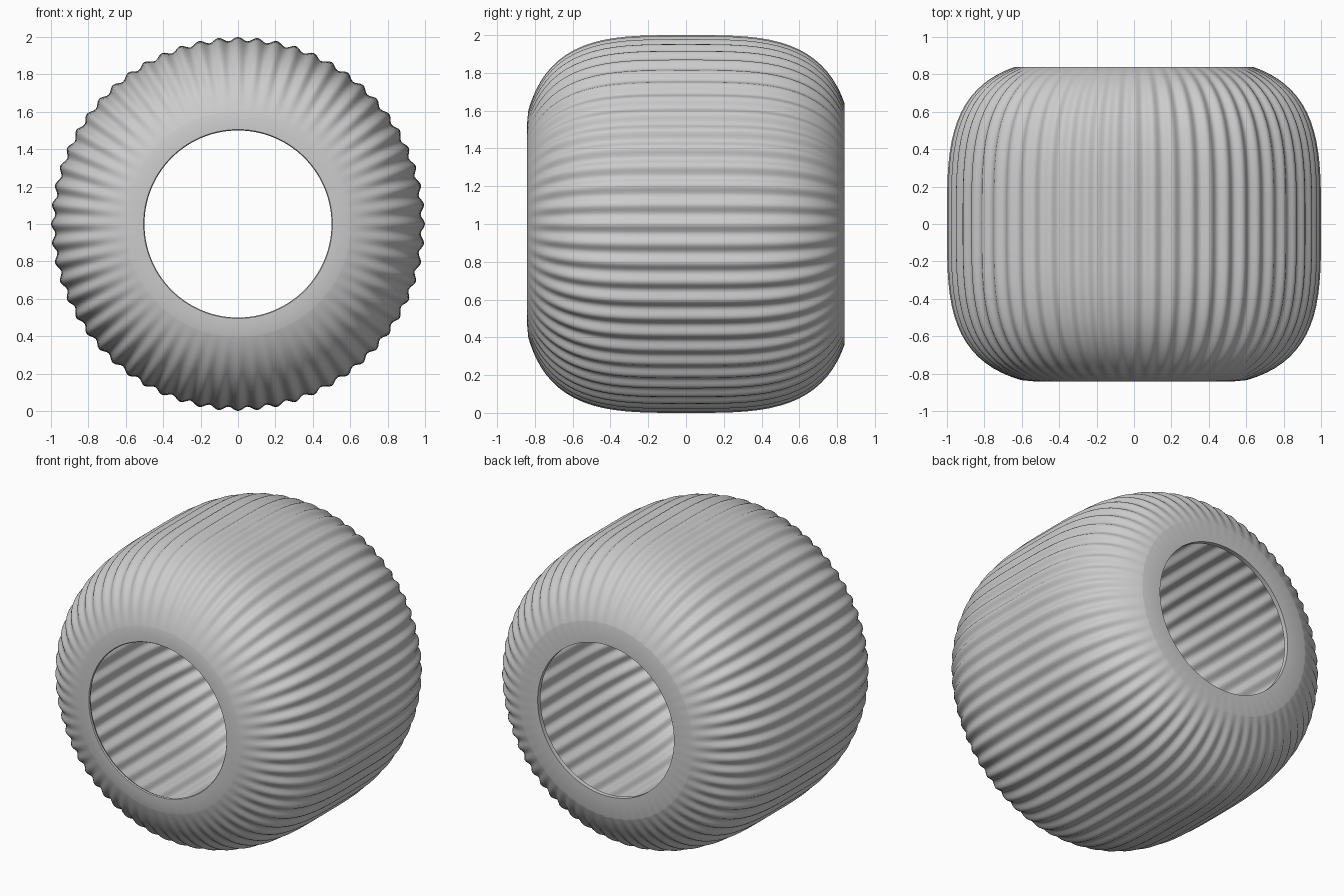
import bpy, bmesh, math

if "Cube" in bpy.data.objects:
    bpy.data.objects.remove(bpy.data.objects["Cube"])

RIBS, STEPS = 60, 8
SEGMENTS = RIBS * STEPS
RIB_DEPTH = 0.011
POWER = 3.5
WALL = 0.03


def barrel_radius(y):
    # Rounded barrel, slightly tighter toward the front
    reach = 0.88 if y < 0 else 0.897
    return (1 - abs(y / reach) ** POWER) ** (1 / POWER)


def barrel_line(front, back, count, inset):
    # Even steps in angle crowd the points toward the curved ends
    points = []
    for i in range(count + 1):
        t = 0.5 - 0.5 * math.cos(math.pi * i / count)
        y = front + (back - front) * t
        points.append((y, barrel_radius(y) - inset))
    return points


# Closed wall section: front lip, outer skin, back ring, inner skin
outer = barrel_line(-0.835, 0.84, 40, 0)
inner = barrel_line(-0.80, 0.81, 30, WALL)[::-1]
front_lip = [(-0.815, 0.51), (-0.835, 0.50), (-0.842, 0.505), (-0.842, 0.52), (-0.84, 0.55)]
back_ring = [(0.84, 0.50), (0.81, 0.50)]
profile = outer + back_ring + inner + front_lip


def ribbed(radius, angle):
    fade = min(1, max(0, (radius - 0.55) / 0.33))
    fade = fade * fade * (3 - 2 * fade)
    return radius + RIB_DEPTH * fade * (math.cos(RIBS * angle) - 1)


# Sweep the section around the front-to-back axis
bm = bmesh.new()
rings = []
for y, radius in profile:
    ring = []
    for s in range(SEGMENTS):
        a = math.tau * s / SEGMENTS
        r = ribbed(radius, a)
        ring.append(bm.verts.new((r * math.cos(a), y, 1 + r * math.sin(a))))
    rings.append(ring)
for i, ring in enumerate(rings):
    following = rings[(i + 1) % len(rings)]
    for s in range(SEGMENTS):
        n = (s + 1) % SEGMENTS
        bm.faces.new((ring[s], ring[n], following[n], following[s]))
bmesh.ops.recalc_face_normals(bm, faces=bm.faces)

mesh = bpy.data.meshes.new("ribbed_shade")
bm.to_mesh(mesh)
bm.free()
shade = bpy.data.objects.new("ribbed_shade", mesh)
bpy.context.collection.objects.link(shade)

# Plain grey finish
grey = bpy.data.materials.new("light grey")
grey.use_nodes = True
colour = (0.6, 0.6, 0.6, 1)
grey.diffuse_color = colour
grey.node_tree.nodes["Principled BSDF"].inputs["Base Color"].default_value = colour
mesh.materials.append(grey)

bpy.context.view_layer.objects.active = shade
shade.select_set(True)
bpy.ops.object.shade_smooth_by_angle(angle=math.radians(35))
